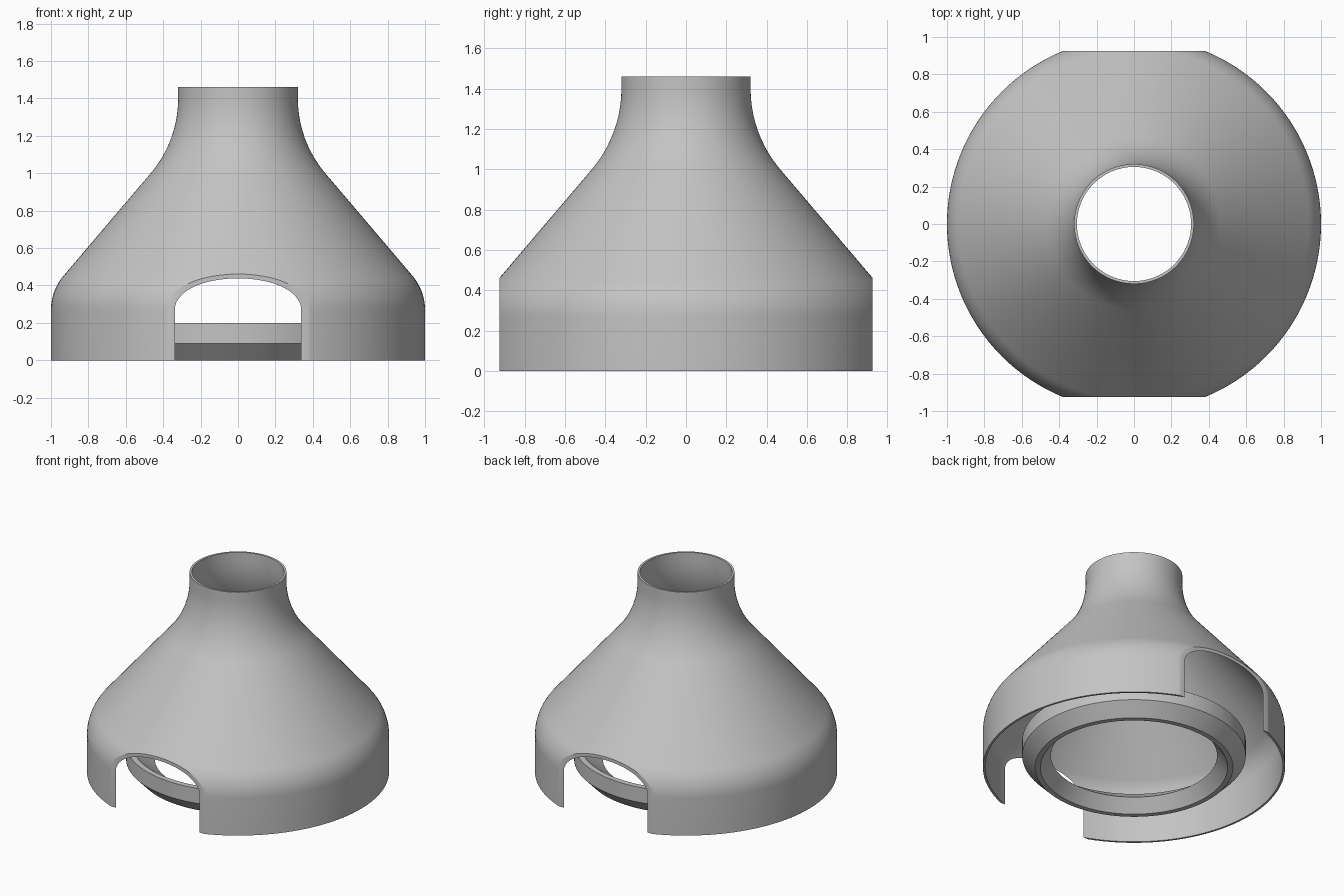
import bpy
import bmesh
from math import sin, cos, pi, radians
from mathutils import Vector

cube = bpy.data.objects.get("Cube")
if cube:
    bpy.data.objects.remove(cube, do_unlink=True)

SEGMENTS = 128
WALL = 0.015
CUT_Y = 0.925
TURN = radians(39.3)   # slope of the cone away from vertical

grey = bpy.data.materials.new("plain_grey")
grey.use_nodes = True
colour = (0.55, 0.55, 0.55, 1)
grey.diffuse_color = colour
grey.node_tree.nodes["Principled BSDF"].inputs["Base Color"].default_value = colour


def shell_profile(offset):
    """Skirt, shoulder arc, straight cone, neck arc and collar, moved inward by offset."""
    steps = [TURN * i / 10 for i in range(11)]
    shoulder_r, neck_r = 0.28, 0.62
    points = [(1 - offset, 0)]
    for a in steps:
        r = shoulder_r - offset
        points.append((1 - shoulder_r + r * cos(a), 0.27 + r * sin(a)))
    for a in reversed(steps):
        r = neck_r + offset
        points.append((0.32 + neck_r - r * cos(a), 1.40 - r * sin(a)))
    points.append((0.32 - offset, 1.46))
    return points


def lathe(bm, profile):
    """Turn a closed (radius, height) outline around the z axis."""
    rings = []
    for i in range(SEGMENTS):
        a = 2 * pi * i / SEGMENTS
        rings.append([bm.verts.new((r * cos(a), r * sin(a), z)) for r, z in profile])
    n = len(profile)
    for i, ring in enumerate(rings):
        following = rings[(i + 1) % SEGMENTS]
        for j in range(n):
            k = (j + 1) % n
            bm.faces.new((ring[j], following[j], following[k], ring[k]))


def finish(bm, name):
    bmesh.ops.recalc_face_normals(bm, faces=bm.faces[:])
    mesh = bpy.data.meshes.new(name)
    bm.to_mesh(mesh)
    bm.free()
    mesh.materials.append(grey)
    obj = bpy.data.objects.new(name, mesh)
    bpy.context.collection.objects.link(obj)
    bpy.ops.object.select_all(action='DESELECT')
    obj.select_set(True)
    bpy.context.view_layer.objects.active = obj
    bpy.ops.object.shade_smooth_by_angle(angle=radians(25))
    return obj


# Thin funnel shell, sliced flat at front and back so arched openings appear
bm = bmesh.new()
lathe(bm, shell_profile(0) + shell_profile(WALL)[::-1])
for side in (-1, 1):
    geom = bm.verts[:] + bm.edges[:] + bm.faces[:]
    cut = bmesh.ops.bisect_plane(bm, geom=geom, dist=1e-5,
                                 plane_co=Vector((0, side * CUT_Y, 0)),
                                 plane_no=Vector((0, side, 0)), clear_outer=True)
    edges = [e for e in cut["geom_cut"] if isinstance(e, bmesh.types.BMEdge)]
    bmesh.ops.holes_fill(bm, edges=edges, sides=0)
finish(bm, "funnel_shell")

# Inner ring with a chamfered foot and a dished seat
bm = bmesh.new()
lathe(bm, [(0.74, 0.20), (0.74, 0.09), (0.655, 0), (0.62, 0), (0.55, 0.09), (0.70, 0.20)])
finish(bm, "inner_ring")
